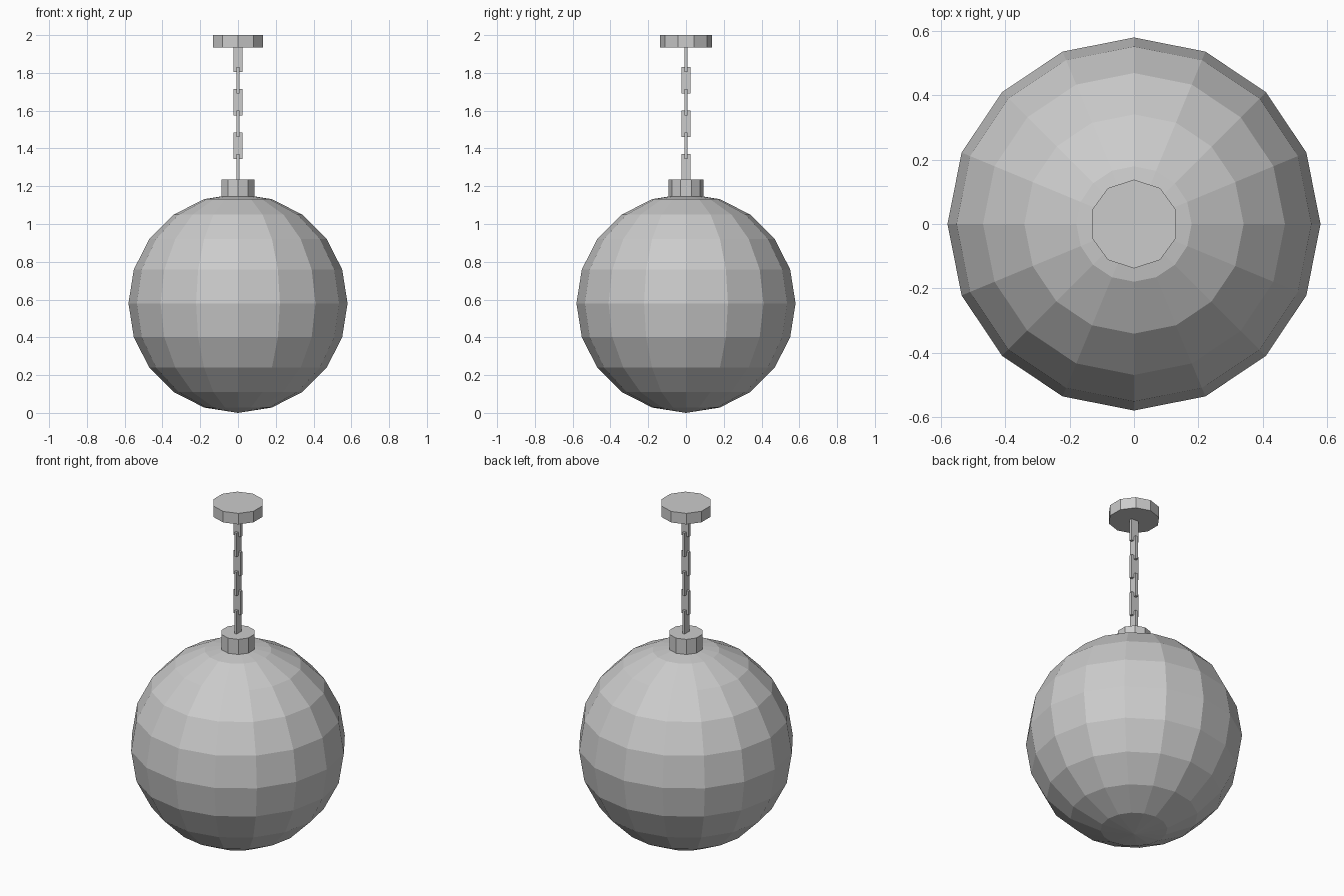
import bpy
import math

cube = bpy.data.objects.get("Cube")
if cube:
    bpy.data.objects.remove(cube, do_unlink=True)

# One plain grey for the whole lamp
grey = bpy.data.materials.new("light_grey")
grey.use_nodes = True
colour = (0.6, 0.6, 0.6, 1)
grey.diffuse_color = colour
grey.node_tree.nodes["Principled BSDF"].inputs["Base Color"].default_value = colour


def finish(name):
    obj = bpy.context.object
    obj.name = name
    obj.data.materials.append(grey)
    return obj


def disc(name, radius, bottom, top):
    bpy.ops.mesh.primitive_cylinder_add(vertices=10, radius=radius, depth=top - bottom,
                                        location=(0, 0, (bottom + top) / 2))
    return finish(name)


# Faceted globe shade
RADIUS = 0.58
bpy.ops.mesh.primitive_uv_sphere_add(segments=16, ring_count=10, radius=RADIUS,
                                     location=(0, 0, RADIUS))
finish("globe_shade")

# Collar on the globe and ceiling plate
disc("collar", 0.092, 1.14, 1.235)
disc("ceiling_plate", 0.138, 1.935, 2.0)

# Chain of flat links, each turned a quarter from the one above
LENGTH, PITCH = 0.14, 0.115
for i in range(6):
    bpy.ops.mesh.primitive_cube_add(size=1, location=(0, 0, 1.945 - LENGTH / 2 - i * PITCH))
    link = finish(f"chain_link_{i + 1}")
    link.scale = (0.047, 0.016, LENGTH)
    link.rotation_euler.z = (i % 2) * math.pi / 2
